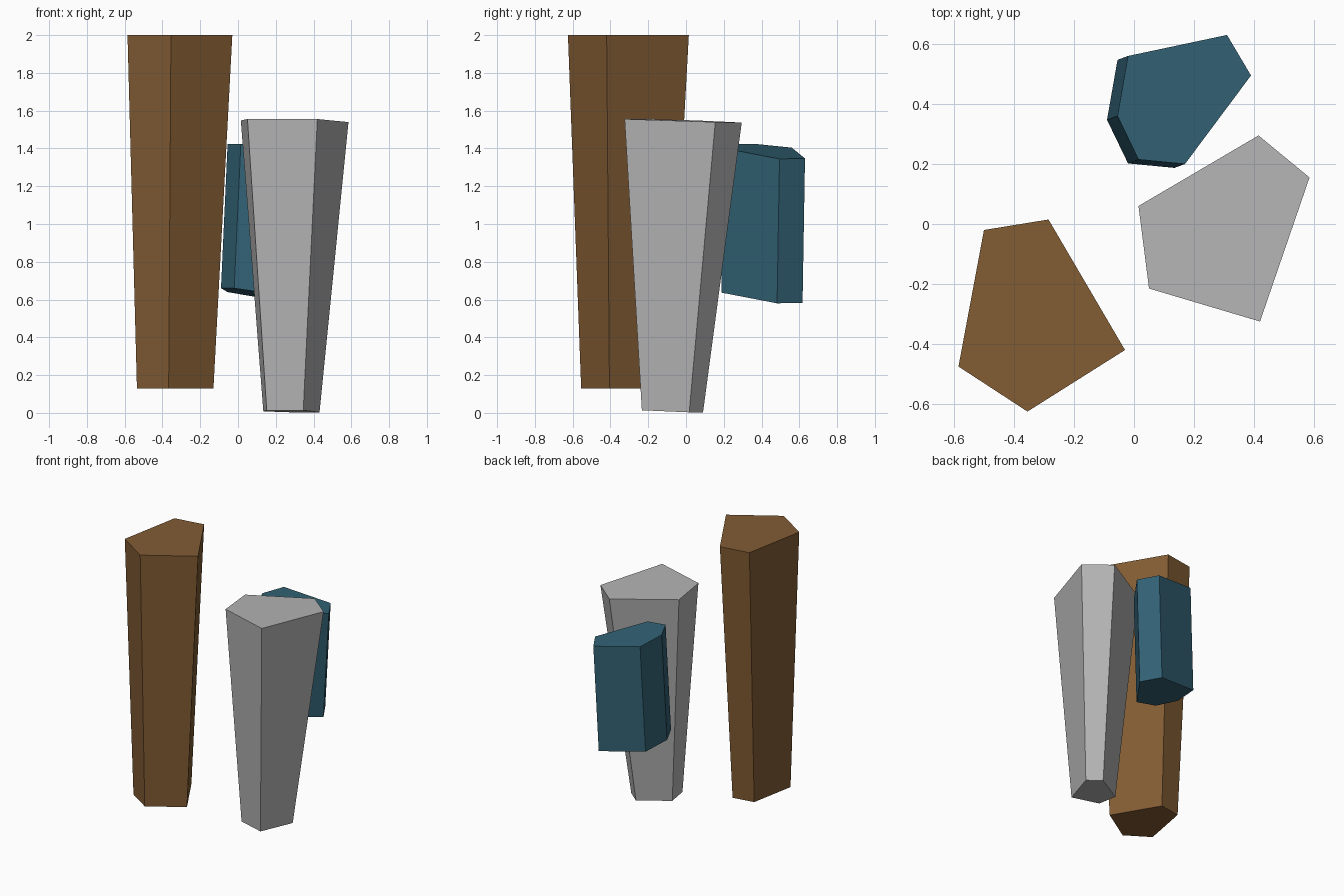
import bpy
import bmesh
from mathutils import Vector

if "Cube" in bpy.data.objects:
    bpy.data.objects.remove(bpy.data.objects["Cube"], do_unlink=True)


def make_material(name, colour):
    mat = bpy.data.materials.new(name)
    mat.use_nodes = True
    rgba = (*colour, 1.0)
    mat.diffuse_color = rgba
    mat.node_tree.nodes["Principled BSDF"].inputs["Base Color"].default_value = rgba
    return mat


def make_column(name, outline, top_plane, bottom_plane, mat, scale=1.0, centre=(0, 0), shift=(0, 0)):
    """Join a top outline to its scaled and shifted copy; planes are (height, x slope, y slope)."""
    def lift(p, plane):
        height, slope_x, slope_y = plane
        return Vector((p.x, p.y, height + slope_x * p.x + slope_y * p.y))

    centre, shift = Vector(centre), Vector(shift)
    bm = bmesh.new()
    top, bottom = [], []
    for point in map(Vector, outline):
        low = centre + (point - centre) * scale + shift
        top.append(bm.verts.new(lift(point, top_plane)))
        bottom.append(bm.verts.new(lift(low, bottom_plane)))
    bm.faces.new(top)
    bm.faces.new(bottom)
    for i in range(len(top)):
        bm.faces.new((top[i - 1], top[i], bottom[i], bottom[i - 1]))
    bmesh.ops.recalc_face_normals(bm, faces=bm.faces)
    mesh = bpy.data.meshes.new(name)
    bm.to_mesh(mesh)
    bm.free()
    mesh.materials.append(mat)
    obj = bpy.data.objects.new(name, mesh)
    bpy.context.collection.objects.link(obj)
    return obj


brown = make_material("brown", (0.223, 0.107, 0.034))
grey = make_material("grey", (0.456, 0.456, 0.456))
teal = make_material("teal", (0.032, 0.122, 0.178))

# Tall tapered column with level ends
make_column("tall_brown_column",
            [(-0.585, -0.475), (-0.355, -0.625), (-0.03, -0.42), (-0.285, 0.015), (-0.5, -0.02)],
            (2.0, 0, 0), (0.13, 0, 0), brown, scale=0.73, centre=(-0.4, -0.366))

# Strongly tapered column with slightly tilted ends
make_column("grey_column",
            [(0.015, 0.06), (0.05, -0.215), (0.42, -0.325), (0.585, 0.155), (0.415, 0.295)],
            (1.55, -0.01, -0.03), (0.008, -0.01, -0.04), grey, scale=0.522, centre=(0.264, -0.134))

# Short leaning six-sided block
make_column("short_teal_block",
            [(-0.02, 0.56), (0.31, 0.63), (0.39, 0.495), (0.17, 0.2), (0.015, 0.215), (-0.055, 0.36)],
            (1.443, -0.157, -0.075), (0.672, -0.157, -0.075), teal, shift=(-0.035, -0.013))
